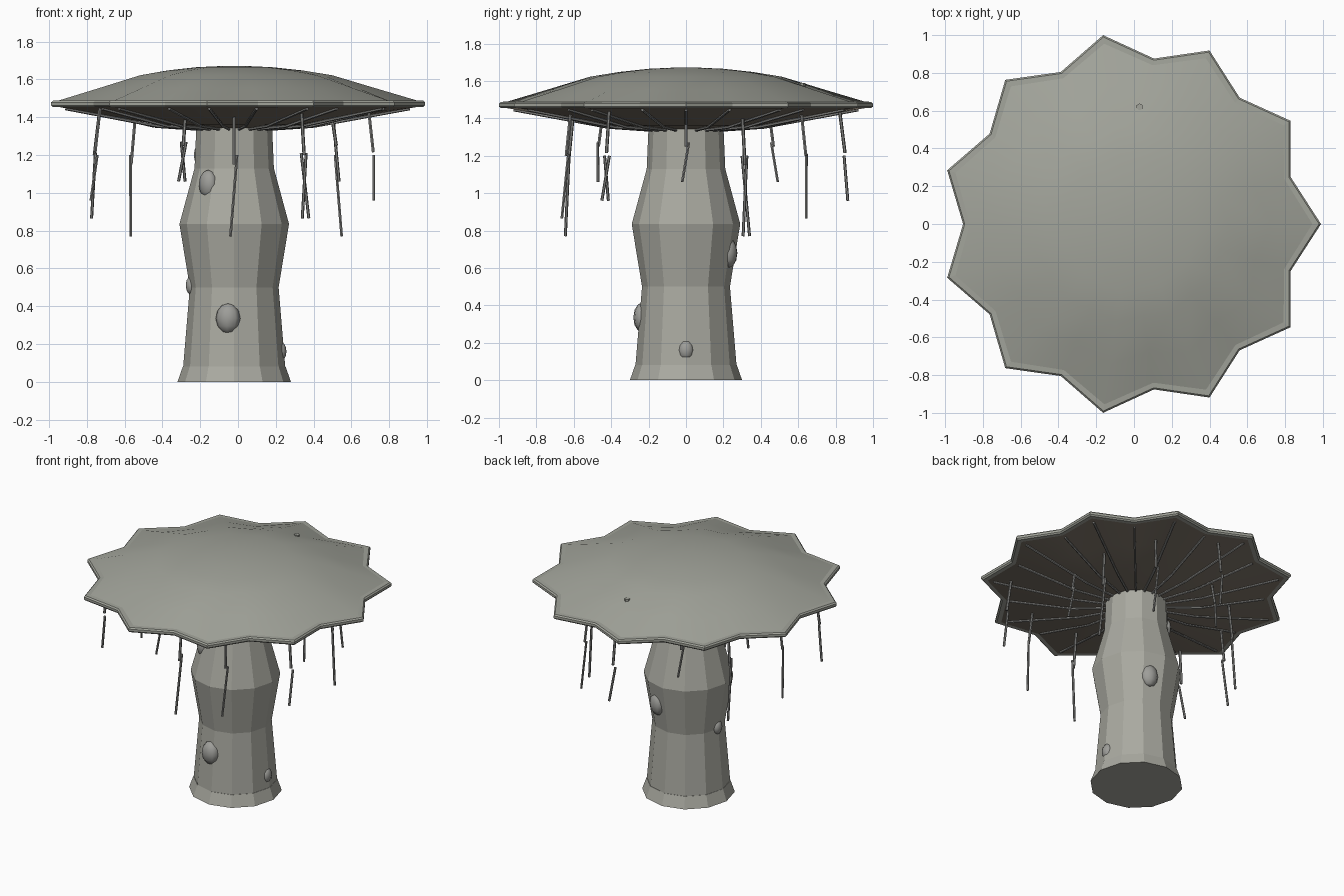
import bpy, bmesh
from math import sin, cos, tau, radians
from mathutils import Vector, Matrix

if "Cube" in bpy.data.objects:
    bpy.data.objects.remove(bpy.data.objects["Cube"])

AXIS = Vector((-0.02, 0, 0))
TIPS = 11


def material(name, rgb):
    m = bpy.data.materials.new(name)
    m.use_nodes = True
    m.diffuse_color = (*rgb, 1)
    m.node_tree.nodes["Principled BSDF"].inputs["Base Color"].default_value = (*rgb, 1)
    return m


cap_grey = material("cap grey", (0.36, 0.37, 0.325))
stem_grey = material("stem grey", (0.40, 0.40, 0.355))
under_brown = material("underside brown", (0.20, 0.17, 0.135))
knob_grey = material("knob grey", (0.34, 0.34, 0.32))
strand_grey = material("strand grey", (0.25, 0.25, 0.24))


def finish(name, bm, mats, smooth=None):
    bmesh.ops.recalc_face_normals(bm, faces=bm.faces)
    mesh = bpy.data.meshes.new(name)
    bm.to_mesh(mesh)
    bm.free()
    for m in mats:
        mesh.materials.append(m)
    ob = bpy.data.objects.new(name, mesh)
    ob.location = AXIS
    bpy.context.collection.objects.link(ob)
    if smooth:
        bpy.ops.object.select_all(action='DESELECT')
        ob.select_set(True)
        bpy.context.view_layer.objects.active = ob
        bpy.ops.object.shade_smooth_by_angle(angle=radians(smooth))
    return ob


def loft(bm, rings):
    """Skin closed rings of points, closing both ends."""
    loops = [[bm.verts.new(p) for p in ring] for ring in rings]
    n = len(loops[0])
    for a, b in zip(loops, loops[1:]):
        for i in range(n):
            j = (i + 1) % n
            bm.faces.new((a[i], a[j], b[j], b[i]))
    bm.faces.new(loops[0])
    bm.faces.new(loops[-1])


def circle(r, z, n=12):
    return [(r * cos(tau * i / n), r * sin(tau * i / n), z) for i in range(n)]


def star(r, z):
    """Star outline that rounds off towards the centre."""
    dip = 1 - 0.124 * min(1, max(0, (r - 0.2) / 0.8))
    n = TIPS * 2
    return [(r * (dip if i % 2 else 1) * cos(tau * i / n),
             r * (dip if i % 2 else 1) * sin(tau * i / n), z) for i in range(n)]


def rod(bm, a, b, width):
    """Thin six-sided bar between two points."""
    a, b = Vector(a), Vector(b)
    turn = (b - a).to_track_quat('Z', 'Y').to_matrix().to_4x4()
    bmesh.ops.create_cone(bm, cap_ends=True, segments=6, radius1=width, radius2=width,
                          depth=(b - a).length,
                          matrix=Matrix.Translation((a + b) / 2) @ turn)


def polar(angle, r, z, side=0):
    return (r * cos(angle) - side * sin(angle), r * sin(angle) + side * cos(angle), z)


# Stem and flared foot
bm = bmesh.new()
loft(bm, [circle(r, z) for r, z in
          ((0.27, 0.05), (0.27, 0.08), (0.235, 0.5), (0.29, 0.835), (0.21, 1.13), (0.2, 1.36))])
finish("stem", bm, [stem_grey])

bm = bmesh.new()
loft(bm, [circle(0.3, 0), circle(0.272, 0.08)])
finish("stem_foot", bm, [stem_grey])

# Domed star-shaped cap
bm = bmesh.new()
loft(bm, [star(r, z) for r, z in
          ((0.98, 1.465), (0.97, 1.488), (0.75, 1.553), (0.52, 1.622),
           (0.36, 1.648), (0.2, 1.665), (0.07, 1.671))])
finish("cap_top", bm, [cap_grey], 30)

bm = bmesh.new()
loft(bm, [star(r, z) for r, z in
          ((0.98, 1.454), (1.0, 1.454), (1.01, 1.463), (1.01, 1.479), (1.0, 1.488), (0.96, 1.49))])
finish("cap_rim", bm, [cap_grey])

# Shallow bowl under the cap
bm = bmesh.new()
loft(bm, [star(r, z) for r, z in ((0.2, 1.342), (0.42, 1.362), (0.7, 1.41), (0.99, 1.458))])
finish("cap_underside", bm, [under_brown], 30)

# Gill ribs
bm = bmesh.new()
for i in range(TIPS * 2):
    angle = tau * i / (TIPS * 2)
    end = 0.83 if i % 2 else 0.93
    path = [polar(angle, r, z) for r, z in ((0.17, 1.335), (0.42, 1.352), (end, 1.445))]
    for a, b in zip(path, path[1:]):
        rod(bm, a, b, 0.008)
finish("gill_ribs", bm, [strand_grey])

# Hanging strands: radius, foot of upper piece, top and foot of lower piece
kinds = ((0.53, 1.25, 1.27, 1.06), (0.62, 1.15, 1.2, 0.77),
         (0.73, 1.2, 1.21, 0.865), (0.84, 1.215, 1.2, 0.96))
bm = bmesh.new()
for i in range(12):
    r, mid, top, foot = kinds[i % 4]
    angle = tau * i / 12
    rod(bm, polar(angle, r - 0.02, 1.45), polar(angle, r + 0.01, mid), 0.009)
    rod(bm, polar(angle, r + 0.005, top, 0.015), polar(angle, r + 0.025, foot, -0.02), 0.008)
finish("hanging_strands", bm, [strand_grey])

# Egg-shaped knobs on the stem: angle, distance, height, half width, half height
knobs = ((262, 0.235, 0.335, 0.066, 0.08), (0, 0.245, 0.16, 0.042, 0.053),
         (180, 0.228, 0.51, 0.038, 0.05), (70, 0.245, 0.68, 0.06, 0.078),
         (230, 0.215, 1.045, 0.056, 0.076), (155, 0.2, 1.2, 0.042, 0.056))
bm = bmesh.new()
for deg, dist, z, wide, tall in knobs:
    angle = radians(deg)
    bmesh.ops.create_uvsphere(
        bm, u_segments=8, v_segments=6, radius=1,
        matrix=Matrix.Translation(polar(angle, dist, z)) @ Matrix.Rotation(angle, 4, 'Z')
        @ Matrix.Diagonal((wide * 0.75, wide, tall, 1)))
finish("stem_knobs", bm, [knob_grey], 60)

# Tiny nub poking through the cap
bm = bmesh.new()
rod(bm, (0.05, 0.62, 1.5), (0.05, 0.62, 1.588), 0.018)
finish("cap_nub", bm, [cap_grey])
